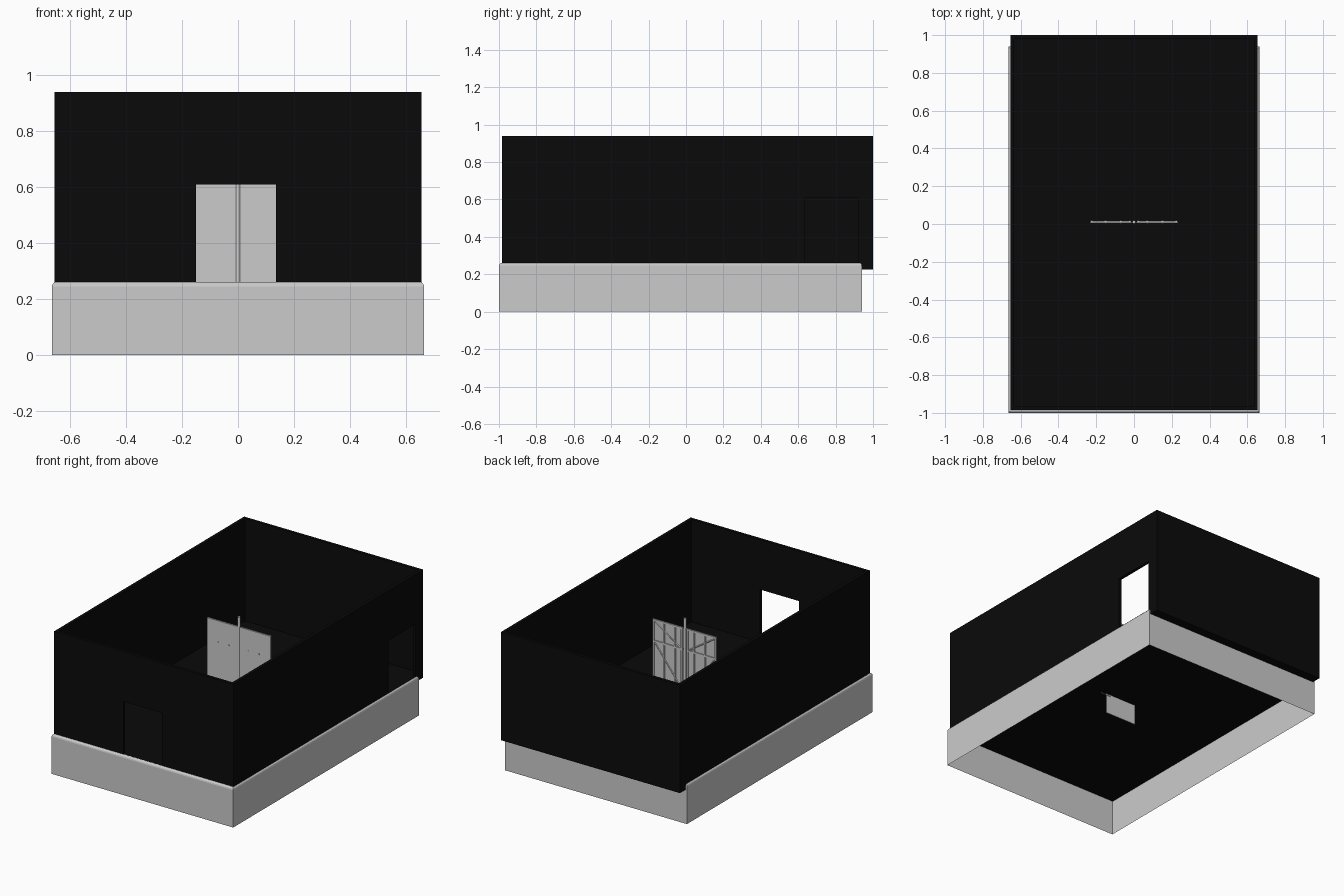
import bpy, bmesh, math
from mathutils import Vector

if "Cube" in bpy.data.objects:
    bpy.data.objects.remove(bpy.data.objects["Cube"])

black = bpy.data.materials.new("black_wall")
black.diffuse_color = (0.003, 0.003, 0.003, 1)
black.use_nodes = True
black.node_tree.nodes["Principled BSDF"].inputs["Base Color"].default_value = black.diffuse_color


def box(name, lo, hi, mat=None):
    bm = bmesh.new()
    bmesh.ops.create_cube(bm, size=1)
    for v in bm.verts:
        v.co = Vector([(a + b) / 2 + c * (b - a) for a, b, c in zip(lo, hi, v.co)])
    me = bpy.data.meshes.new(name)
    bm.to_mesh(me)
    bm.free()
    ob = bpy.data.objects.new(name, me)
    bpy.context.collection.objects.link(ob)
    if mat:
        me.materials.append(mat)
    return ob


def rod(name, p, q, r, sides=12):
    p, q = Vector(p), Vector(q)
    bpy.ops.mesh.primitive_cylinder_add(vertices=sides, radius=r, depth=(q - p).length,
                                        location=(p + q) / 2)
    ob = bpy.context.object
    ob.name = name
    ob.rotation_euler = (q - p).to_track_quat('Z', 'Y').to_euler()
    bpy.ops.object.shade_smooth_by_angle()
    return ob


# Foundation: shell open underneath, rounded top edges
FLOOR = 0.262
base = box("foundation", (-0.665, -1, 0), (0.665, 0.94, FLOOR))
bm = bmesh.new()
bm.from_mesh(base.data)
edges = [e for e in bm.edges if all(v.co.z > 0.2 for v in e.verts)]
bmesh.ops.bevel(bm, geom=edges, offset=0.016, segments=3, profile=0.5, affect='EDGES')
bm.normal_update()
bmesh.ops.delete(bm, geom=[f for f in bm.faces if f.normal.z < -0.9], context='FACES')
bm.to_mesh(base.data)
bm.free()

# Floor slab, overhanging at the back
X, Y0, Y1, T = 0.655, -0.985, 1.0, 0.02
LOW, TOP, HEAD = 0.225, 0.94, 0.61
box("floor_slab", (-X, Y0, LOW), (X, Y1, FLOOR + 0.0004), black)

# Plain walls
box("left_wall", (-X, Y0, LOW), (-X + T, Y1, TOP), black)
box("back_wall", (-X + T, Y1 - T, LOW), (X - T, Y1, TOP), black)

# Front wall pieces around its doorway
D0, D1 = -0.15, 0.135
box("front_wall_left", (-X + T, Y0, LOW), (D0, Y0 + T, TOP), black)
box("front_wall_right", (D1, Y0, LOW), (X - T, Y0 + T, TOP), black)
box("front_wall_lintel", (D0, Y0, HEAD), (D1, Y0 + T, TOP), black)

# Right wall pieces around its doorway
E0, E1 = 0.635, 0.92
box("right_wall_front", (X - T, Y0, LOW), (X, E0, TOP), black)
box("right_wall_back", (X - T, E1, LOW), (X, Y1, TOP), black)
box("right_wall_lintel", (X - T, E0, HEAD), (X, E1, TOP), black)

# Free-standing panel; the right leaf hangs below the floor
PT = 0.765
box("panel_left_leaf", (-0.232, 0.006, 0.23), (-0.002, 0.011, PT))
box("panel_right_leaf", (0.002, 0.006, 0.09), (0.232, 0.011, PT))
rod("centre_pole", (0, 0.011, 0.23), (0, 0.011, 0.83), 0.009)
rod("latch_rod", (0.20, 0.012, 0.215), (0.275, 0.012, 0.215), 0.003, 8)

# Timber frame and bolts on both leaves
for s, side in ((-1, "left"), (1, "right")):
    for i, x in enumerate((0.022, 0.07, 0.15, 0.226)):
        box(f"{side}_stud_{i}", (s * x - 0.005, 0.011, 0.24), (s * x + 0.005, 0.018, PT))
    a, b = sorted((s * 0.015, s * 0.23))
    for i, z in enumerate((0.355, 0.62, PT - 0.006)):
        box(f"{side}_rail_{i}", (a, 0.011, z - 0.006), (b, 0.017, z + 0.006))
    for i, (z0, z1) in enumerate(((0.62, 0.755), (0.355, 0.62))):
        rod(f"{side}_brace_{i}", (s * 0.02, 0.013, z0), (s * 0.225, 0.013, z1), 0.004, 4)
    for x in (0.07, 0.15):
        for z in (0.355, 0.625):
            rod(f"{side}_bolt", (s * x, 0.002, z), (s * x, 0.008, z), 0.004, 8)
